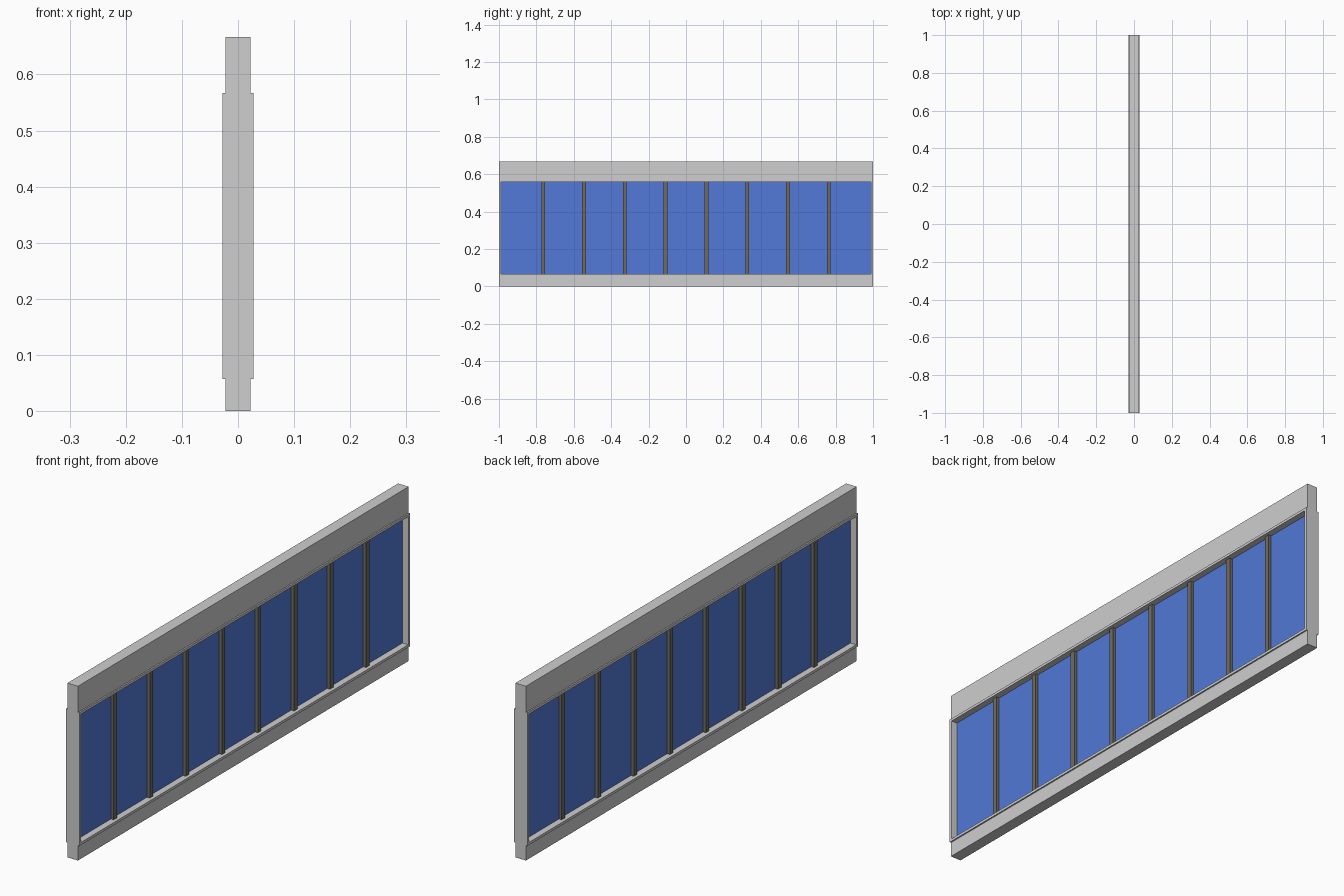
import bpy
import bmesh
from mathutils import Vector

if "Cube" in bpy.data.objects:
    bpy.data.objects.remove(bpy.data.objects["Cube"])


def material(name, rgb):
    m = bpy.data.materials.new(name)
    m.diffuse_color = (*rgb, 1.0)
    m.use_nodes = True
    m.node_tree.nodes["Principled BSDF"].inputs["Base Color"].default_value = m.diffuse_color
    return m


grey = material("light grey", (0.62, 0.62, 0.62))
blue = material("glass blue", (0.085, 0.19, 0.68))
dark = material("dark bronze", (0.16, 0.148, 0.12))


def finish(name, bm, mat):
    bmesh.ops.recalc_face_normals(bm, faces=bm.faces)
    mesh = bpy.data.meshes.new(name)
    bm.to_mesh(mesh)
    bm.free()
    mesh.materials.append(mat)
    obj = bpy.data.objects.new(name, mesh)
    bpy.context.collection.objects.link(obj)
    return obj


def box(name, half_x, y0, y1, z0, z1, mat):
    bm = bmesh.new()
    bmesh.ops.create_cube(bm, size=1)
    for v in bm.verts:
        v.co = Vector((v.co.x * 2 * half_x,
                       (y0 + y1) / 2 + v.co.y * (y1 - y0),
                       (z0 + z1) / 2 + v.co.z * (z1 - z0)))
    return finish(name, bm, mat)


def ring(name, half_x, half_y, z0, z1, width, mat):
    # Rectangular frame with a through opening
    bm = bmesh.new()
    loops = []
    for x, inset in ((-half_x, 0), (half_x, 0), (half_x, width), (-half_x, width)):
        y, a, b = half_y - inset, z0 + inset, z1 - inset
        loops.append([bm.verts.new((x, *p)) for p in ((-y, a), (y, a), (y, b), (-y, b))])
    for i in range(4):
        p, q = loops[i], loops[(i + 1) % 4]
        for k in range(4):
            n = (k + 1) % 4
            bm.faces.new((p[k], p[n], q[n], q[k]))
    return finish(name, bm, mat)


SILL, HEAD, TOP = 0.057, 0.567, 0.667

# Wall strips below and above the window band
box("bottom_rail", 0.0225, -1, 1, 0, SILL, grey)
box("top_rail", 0.0225, -1, 1, HEAD, TOP, grey)

# Projecting thin window frame
ring("window_frame", 0.028, 1, SILL, HEAD, 0.01, grey)

# Central glazing sheet
box("glass", 0.003, -0.99, 0.99, SILL + 0.01, HEAD - 0.01, blue)

# Evenly spaced mullions standing out on both sides of the glass
for i in range(8):
    y = (i - 3.5) * 0.218
    box(f"mullion_{i + 1}", 0.015, y - 0.01, y + 0.01, SILL + 0.01, HEAD - 0.01, dark)
